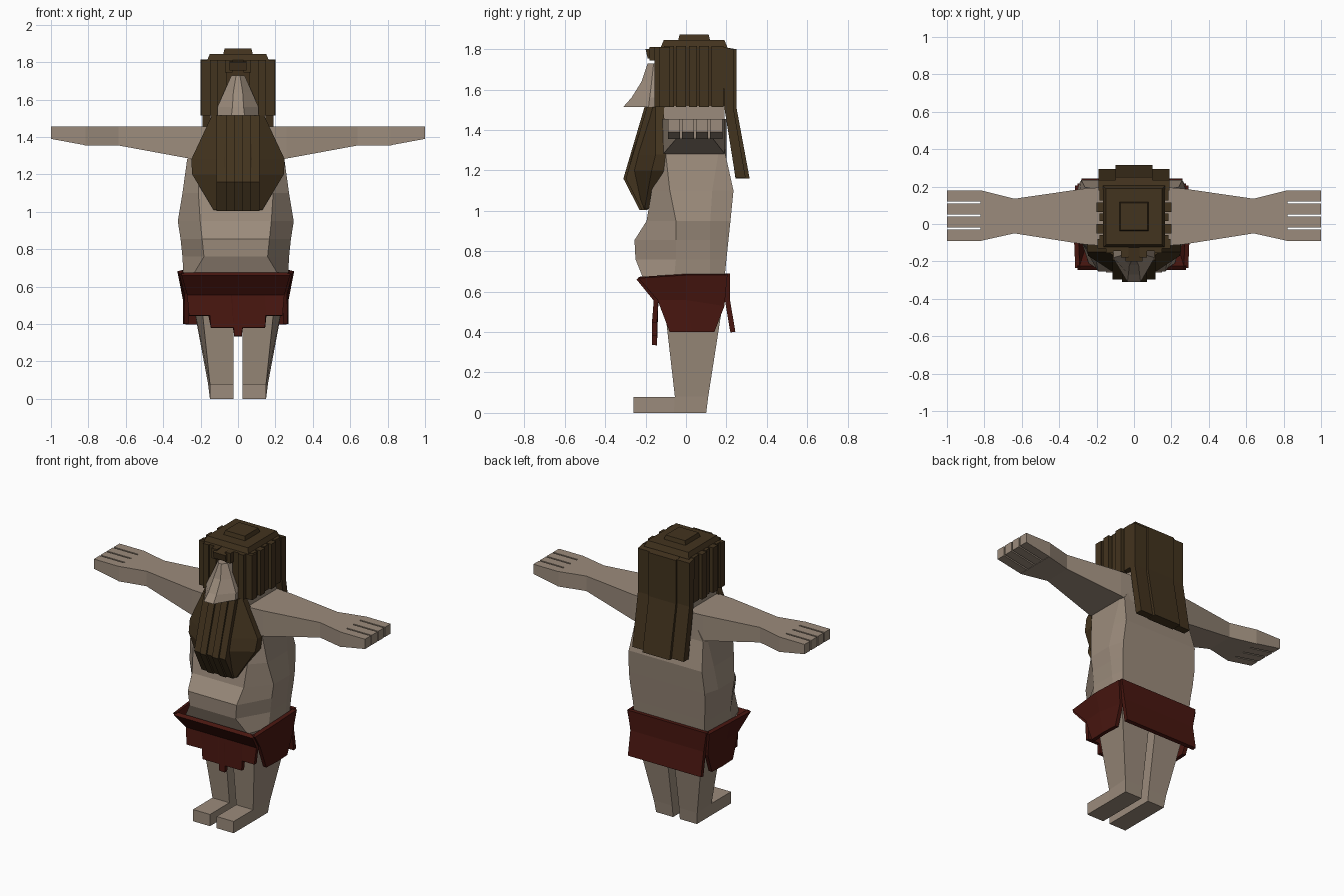
import bpy, bmesh

def material(name, rgb):
    m = bpy.data.materials.new(name)
    m.diffuse_color = (*rgb, 1)
    return m

SKIN = material("skin", (0.33, 0.26, 0.20))
HAIR = material("hair", (0.055, 0.033, 0.013))
CLOTH = material("cloth", (0.065, 0.008, 0.005))
OFF = -0.012   # torso and cloth sit slightly off centre

def finish(name, bm, mat):
    bmesh.ops.recalc_face_normals(bm, faces=bm.faces)
    me = bpy.data.meshes.new(name)
    bm.to_mesh(me)
    bm.free()
    me.materials.append(mat)
    ob = bpy.data.objects.new(name, me)
    bpy.context.collection.objects.link(ob)
    return ob

def loft(name, rings, mat):
    bm = bmesh.new()
    loops = [[bm.verts.new(p) for p in r] for r in rings]
    n = len(loops[0])
    for a, b in zip(loops, loops[1:]):
        for i in range(n):
            j = (i + 1) % n
            bm.faces.new((a[i], a[j], b[j], b[i]))
    bm.faces.new(loops[0])
    bm.faces.new(loops[-1])
    return finish(name, bm, mat)

def rect_z(x0, x1, y0, y1, z):
    return [(x0, y0, z), (x1, y0, z), (x1, y1, z), (x0, y1, z)]

def box(name, x0, x1, y0, y1, z0, z1, mat):
    return loft(name, [rect_z(x0, x1, y0, y1, z0), rect_z(x0, x1, y0, y1, z1)], mat)

def sheet(name, rows, mat, thick=0.025):
    """Rows of points joined by quads, thickened into cloth."""
    bm = bmesh.new()
    vs = [[bm.verts.new(p) for p in r] for r in rows]
    for a, b in zip(vs, vs[1:]):
        for i in range(len(a) - 1):
            bm.faces.new((a[i], a[i + 1], b[i + 1], b[i]))
    ob = finish(name, bm, mat)
    mod = ob.modifiers.new("thickness", 'SOLIDIFY')
    mod.thickness = thick
    mod.offset = 0
    return ob

def strip(name, x0, x1, profile, mat):
    """Extrude a (y, z) profile across x."""
    return loft(name, [[(x, y, z) for y, z in profile] for x in (x0, x1)], mat)

# torso: z, front (x, y), side (x, y front, y back), back (x, y)
rings = []
for z, fx, fy, sx, sf, sb, bx, by in [
        (0.48, 0.17, -0.09, 0.22, -0.05, 0.12, 0.19, 0.17),
        (0.66, 0.23, -0.21, 0.28, -0.06, 0.12, 0.26, 0.19),
        (0.76, 0.17, -0.25, 0.285, -0.05, 0.12, 0.265, 0.20),
        (0.855, 0.18, -0.255, 0.295, -0.05, 0.12, 0.275, 0.21),
        (0.95, 0.19, -0.195, 0.31, -0.05, 0.12, 0.28, 0.22),
        (1.10, 0.20, -0.17, 0.285, -0.08, 0.13, 0.27, 0.235),
        (1.28, 0.20, -0.13, 0.26, -0.10, 0.16, 0.25, 0.195),
        (1.455, 0.15, -0.11, 0.17, -0.08, 0.15, 0.15, 0.19)]:
    half = [(fx, fy), (sx, sf), (sx, sb), (bx, by)]
    rings.append([(x + OFF, y, z) for x, y in half] +
                 [(-x + OFF, y, z) for x, y in reversed(half)])
loft("torso", rings, SKIN)

for s, side in ((-1, "right"), (1, "left")):
    # arm and palm
    loft(side + "_arm", [[(s * x, y0, z0), (s * x, y1, z0), (s * x, y1, 1.455), (s * x, y0, 1.455)]
         for x, y0, y1, z0 in [(0.12, -0.12, 0.20, 1.26), (0.26, -0.11, 0.19, 1.285),
                               (0.64, -0.05, 0.135, 1.355), (0.82, -0.09, 0.18, 1.355)]], SKIN)
    # fingers
    for i in range(4):
        y = -0.09 + i * 0.07
        loft(f"{side}_finger_{i + 1}", [[(s * x, y, z0), (s * x, y + 0.06, z0),
             (s * x, y + 0.06, 1.455), (s * x, y, 1.455)]
             for x, z0 in ((0.815, 1.356), (1.0, 1.39))], SKIN)
    # leg and foot
    loft(side + "_leg", [[(s * 0.025, y0, z), (s * xf, y0, z), (s * xb, y1, z), (s * 0.025, y1, z)]
         for z, y0, y1, xf, xb in [(0, -0.06, 0.10, 0.15, 0.15),
                                   (0.08, -0.055, 0.11, 0.15, 0.16),
                                   (0.56, -0.11, 0.185, 0.20, 0.25)]], SKIN)
    box(side + "_foot", s * 0.025, s * 0.15, -0.26, -0.05, 0, 0.078, SKIN)
    # side cloth panel
    sheet(side + "_cloth", [
        [(s * 0.29 + OFF, -0.235, 0.67), (s * 0.30 + OFF, 0.0, 0.685), (s * 0.29 + OFF, 0.205, 0.685)],
        [(s * 0.262 + OFF, -0.14, 0.56), (s * 0.27 + OFF, 0.0, 0.56), (s * 0.27 + OFF, 0.19, 0.53)],
        [(s * 0.265 + OFF, -0.08, 0.40), (s * 0.27 + OFF, 0.03, 0.40), (s * 0.265 + OFF, 0.14, 0.40)]],
        CLOTH)
    # side hair strands
    for i, (y, w, d) in enumerate([(-0.085, 0.05, 0.185), (-0.025, 0.05, 0.20), (0.035, 0.04, 0.185),
                                   (0.09, 0.05, 0.20), (0.155, 0.06, 0.185)]):
        box(f"{side}_hair_strand_{i + 1}", s * 0.14, s * d, y - w / 2, y + w / 2, 1.515, 1.815, HAIR)
    # front hair strands framing the face
    for i, (x0, x1, y) in enumerate([(0.06, 0.11, -0.145), (0.11, 0.15, -0.155), (0.15, 0.195, -0.13)]):
        box(f"{side}_front_strand_{i + 1}", s * x0, s * x1, y, -0.08, 1.515, 1.812, HAIR)
    # beard side
    loft(side + "_beard_side", [[(s * 0.07, yf, z), (s * xo, yo, z), (s * xo, yb, z), (s * 0.07, yb, z)]
         for z, yf, xo, yo, yb in [(1.515, -0.19, 0.14, -0.15, -0.11),
                                   (1.28, -0.265, 0.25, -0.15, -0.10),
                                   (1.20, -0.285, 0.245, -0.17, -0.11),
                                   (1.01, -0.215, 0.13, -0.205, -0.17)]], HAIR)
    # outer back hair lock
    strip(side + "_back_lock", s * 0.09, s * 0.19,
          [(0.18, 1.812), (0.235, 1.80), (0.235, 1.51), (0.295, 1.165), (0.245, 1.165), (0.19, 1.51)], HAIR)
    # short fringe lock
    box(side + "_fringe", s * 0.03, s * 0.07, -0.18, -0.10, 1.745, 1.812, HAIR)

# cloth front with stepped hem
xs = [-0.25, -0.15, -0.145, -0.025, -0.02, 0.02, 0.025, 0.145, 0.15, 0.25]
hem = [0.445, 0.445, 0.38, 0.38, 0.335, 0.335, 0.38, 0.38, 0.445, 0.445]
sheet("front_cloth", [[(x * 1.16 + OFF, -0.235, 0.668) for x in xs],
                      [(x * 1.04 + OFF, -0.148, 0.56) for x in xs],
                      [(x + (0 if abs(x) > 0.2 else -OFF) + OFF, -0.156, h) for x, h in zip(xs, hem)]], CLOTH)
# cloth back
sheet("back_cloth", [[(s * 0.29 + OFF, 0.205, 0.69) for s in (-1, 1)],
                     [(s * 0.27 + OFF, 0.205, 0.56) for s in (-1, 1)],
                     [(s * 0.27 + OFF, 0.232, 0.40) for s in (-1, 1)]], CLOTH)

# neck, hair cap and crown
box("neck", -0.15, 0.15, -0.11, 0.19, 1.42, 1.53, SKIN)
loft("hair_cap", [rect_z(-x, x, 0.04 - y, 0.04 + y, z) for x, y, z in
     [(0.15, 0.15, 1.52), (0.165, 0.165, 1.81), (0.15, 0.15, 1.845)]], HAIR)
loft("hair_crown", [rect_z(-x, x, 0.04 - x, 0.04 + x, z) for x, z in
     [(0.08, 1.84), (0.072, 1.872)]], HAIR)

# centre back hair lock
strip("back_hair", -0.1, 0.1, [(0.18, 1.812), (0.25, 1.80), (0.25, 1.51),
                               (0.315, 1.16), (0.245, 1.16), (0.195, 1.51)], HAIR)
# centre fringe
strip("centre_fringe", -0.045, 0.045, [(-0.10, 1.815), (-0.20, 1.80), (-0.19, 1.755), (-0.10, 1.755)], HAIR)

# face with large nose
loft("face", [[(-xb, -0.10, z), (-xb, yb, z), (-xt, yt, z), (xt, yt, z), (xb, yb, z), (xb, -0.10, z)]
     for z, xb, yb, xt, yt in [(1.515, 0.11, -0.185, 0.035, -0.31),
                               (1.56, 0.11, -0.18, 0.03, -0.27),
                               (1.64, 0.075, -0.17, 0.025, -0.22),
                               (1.73, 0.035, -0.16, 0.01, -0.19)]], SKIN)

# beard centre strands
for i, (x0, x1, d) in enumerate([(-0.115, -0.065, 0.012), (-0.065, -0.02, 0), (-0.02, 0.025, 0.012),
                                 (0.025, 0.07, 0), (0.07, 0.115, 0.012)]):
    strip(f"beard_strand_{i + 1}", x0, x1,
          [(-0.13, 1.515), (-0.205 + d, 1.515), (-0.31 + d, 1.16), (-0.23 + d, 1.005),
           (-0.19, 1.005), (-0.12, 1.28)], HAIR)
